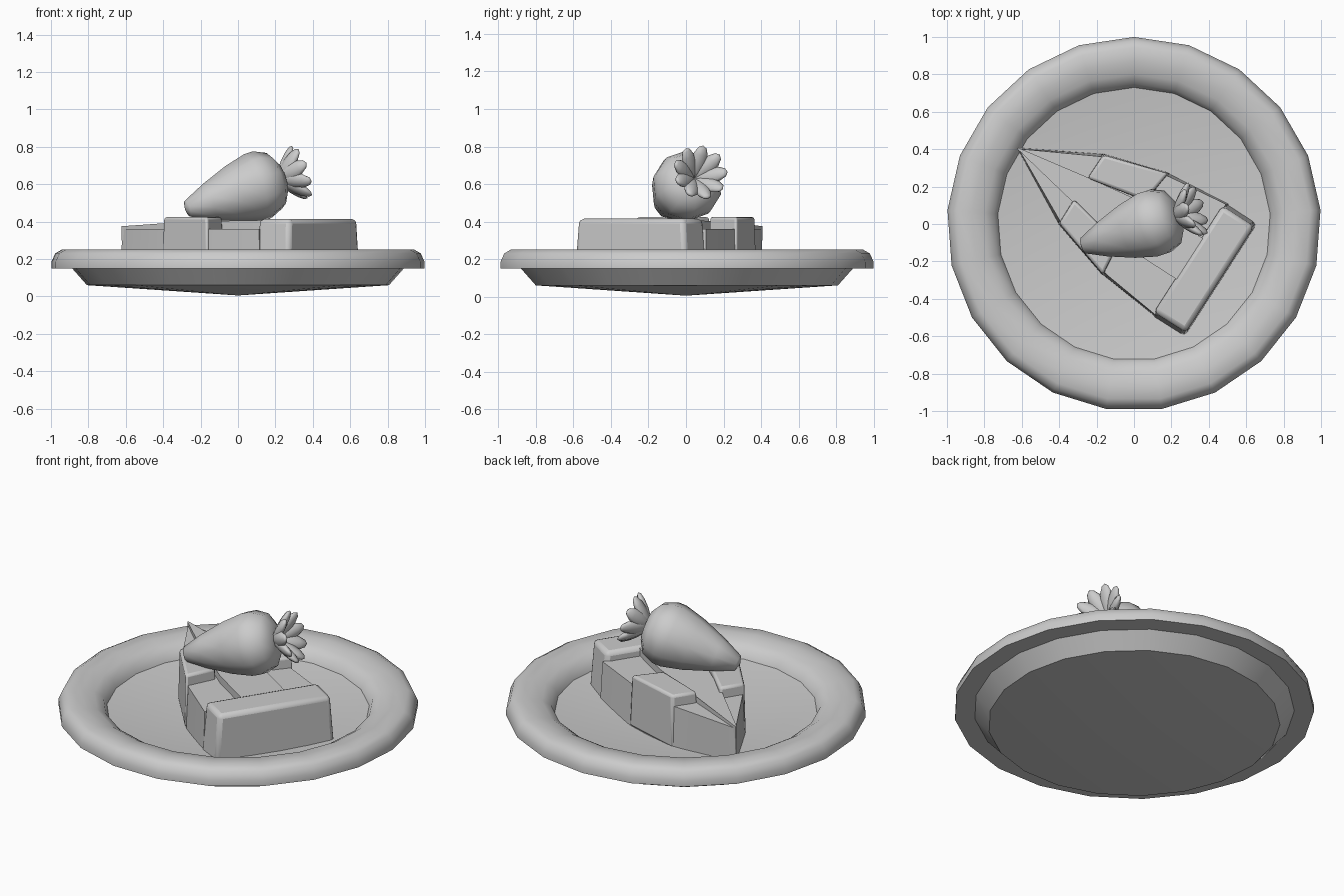
import bpy, bmesh, math
from mathutils import Vector, Matrix

cube = bpy.data.objects.get("Cube")
if cube:
    bpy.data.objects.remove(cube, do_unlink=True)

grey = bpy.data.materials.new("plain grey")
grey.use_nodes = True
grey.diffuse_color = (0.6, 0.6, 0.6, 1)
for node in grey.node_tree.nodes:
    if node.type == 'BSDF_PRINCIPLED':
        node.inputs["Base Color"].default_value = (0.6, 0.6, 0.6, 1)


def finish(name, bm, matrix=None, bevel=0, angle=40):
    bmesh.ops.remove_doubles(bm, verts=bm.verts, dist=0.0005)
    bmesh.ops.recalc_face_normals(bm, faces=bm.faces)
    if matrix:
        bm.transform(matrix)
    mesh = bpy.data.meshes.new(name)
    bm.to_mesh(mesh)
    bm.free()
    mesh.materials.append(grey)
    ob = bpy.data.objects.new(name, mesh)
    bpy.context.collection.objects.link(ob)
    if bevel:
        mod = ob.modifiers.new("soft edges", 'BEVEL')
        mod.width, mod.segments = bevel, 2
        mod.limit_method, mod.angle_limit = 'ANGLE', math.radians(40)
    bpy.ops.object.select_all(action='DESELECT')
    ob.select_set(True)
    bpy.context.view_layer.objects.active = ob
    bpy.ops.object.shade_smooth_by_angle(angle=math.radians(angle))
    return ob


def lathe(name, profile, sides, matrix=None, angle=40):
    """Spin (radius, height) points round the z axis."""
    bm = bmesh.new()
    verts = [bm.verts.new((0, r, z)) for r, z in profile]
    edges = [bm.edges.new(pair) for pair in zip(verts, verts[1:])]
    bmesh.ops.spin(bm, geom=verts + edges, cent=(0, 0, 0), axis=(0, 0, 1),
                   angle=math.tau, steps=sides)
    return finish(name, bm, matrix, angle=angle)


def slab(name, outline, bottom, top, inset=0.0, bevel=0):
    """Closed block over an outline; top is one height or one per corner."""
    tops = top if isinstance(top, list) else [top] * len(outline)
    mid = sum((Vector(p) for p in outline), Vector((0, 0))) / len(outline)
    bm = bmesh.new()
    low, high = [], []
    for p, z in zip(outline, tops):
        q = Vector(p)
        low.append(bm.verts.new((*q, bottom)))
        q -= (q - mid).normalized() * inset
        high.append(bm.verts.new((*q, z)))
    bm.faces.new(low)
    bm.faces.new(high)
    for i in range(len(low)):
        j = (i + 1) % len(low)
        bm.faces.new((low[i], low[j], high[j], high[i]))
    return finish(name, bm, slice_frame, bevel)


# Plate: shallow dish with a rounded rim
lathe("plate", [(0, 0.005), (0.81, 0.06), (0.89, 0.15), (1, 0.15), (1, 0.185),
                (0.98, 0.23), (0.945, 0.25), (0.87, 0.25), (0.8, 0.235),
                (0.75, 0.205), (0.73, 0.16), (0, 0.07)], 21)

# Pie slice: u runs from the tip to the crust, v across
slice_frame = (Matrix.Translation((-0.63, 0.41, 0))
               @ Matrix.Rotation(math.atan2(-0.54, 0.84), 4, 'Z'))
half = [(0.4, 0.215), (0.78, 0.325), (1.12, 0.36)]
outline = [(0, 0)] + [(u, -v) for u, v in half] + [(u, v) for u, v in reversed(half)]
slab("pie_filling", outline, 0.1, 0.36, 0.015)
slab("back_crust", [(1.09, -0.365), (1.305, -0.365), (1.305, 0.355), (1.09, 0.355)],
     0.1, 0.415, 0.025, 0.025)
slab("middle_strip", [(0.01, -0.004), (0.4, -0.08), (0.8, -0.13), (1.12, -0.13),
                      (1.12, 0.13), (0.8, 0.13), (0.4, 0.07), (0.01, 0.004)],
     0.3, [0.375, 0.395, 0.405, 0.405, 0.405, 0.405, 0.395, 0.375])
for side, name in ((-1, "right_cross_strip"), (1, "left_cross_strip")):
    slab(name, [(0.4, side * 0.06), (0.4, side * 0.22), (0.77, side * 0.33),
                (0.75, side * 0.13)], 0.11, 0.425, 0.015, 0.015)

# Strawberry lying on top, its axis running from the tip to the leaves
axis = Vector((0.53, 0.17, 0.17)).normalized()
berry_frame = (Matrix.Translation((-0.27, -0.115, 0.47))
               @ axis.to_track_quat('Z', 'Y').to_matrix().to_4x4())
lathe("strawberry", [(0, -0.015), (0.045, 0), (0.1, 0.12), (0.155, 0.27),
                     (0.185, 0.39), (0.185, 0.44), (0.155, 0.51), (0.09, 0.55),
                     (0, 0.55)], 10, berry_frame, 70)

# Leaves: a ring of petals opening away from the berry
bm = bmesh.new()
count = 9
for i in range(count):
    petal = (Matrix.Rotation(math.tau * i / count, 4, 'Z')
             @ Matrix.Translation((0.075, 0, 0.6))
             @ Matrix.Rotation(math.radians(48), 4, 'Y')
             @ Matrix.Diagonal((0.025, 0.045, 0.1, 1)))
    bmesh.ops.create_uvsphere(bm, u_segments=8, v_segments=6, radius=1, matrix=petal)
finish("leaves", bm, berry_frame, angle=70)
